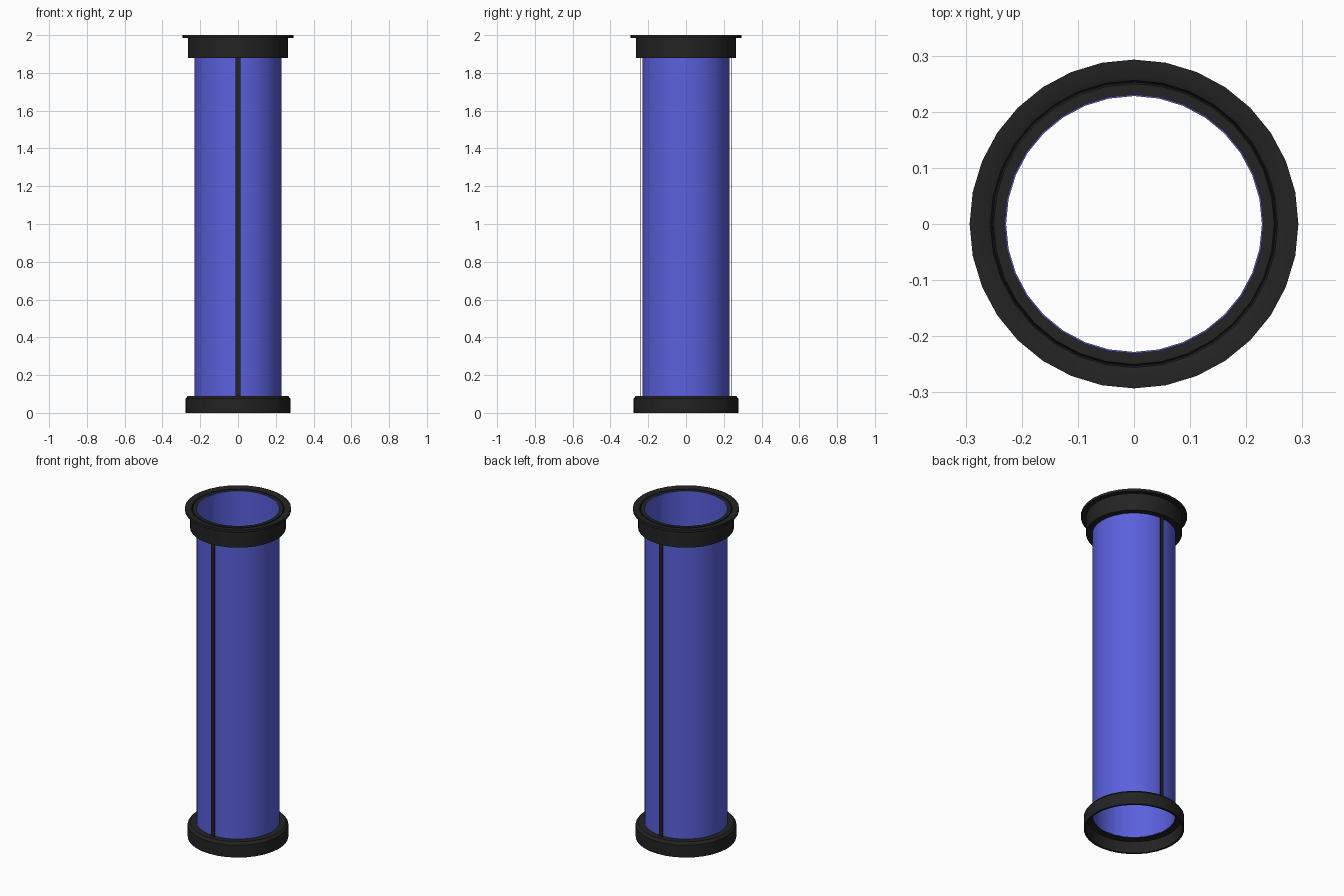
import bpy, bmesh, math

if "Cube" in bpy.data.objects:
    bpy.data.objects.remove(bpy.data.objects["Cube"])

SIDES = 32
TUBE_R = 0.23


def material(name, rgb):
    mat = bpy.data.materials.new(name)
    mat.use_nodes = True
    mat.diffuse_color = (*rgb, 1)
    mat.node_tree.nodes["Principled BSDF"].inputs["Base Color"].default_value = (*rgb, 1)
    return mat


blue = material("violet blue", (0.105, 0.118, 0.73))
black = material("matte black", (0.017, 0.017, 0.017))


def finish(bm, name, mat):
    bmesh.ops.recalc_face_normals(bm, faces=bm.faces)
    mesh = bpy.data.meshes.new(name)
    bm.to_mesh(mesh)
    bm.free()
    obj = bpy.data.objects.new(name, mesh)
    bpy.context.collection.objects.link(obj)
    mesh.materials.append(mat)
    bpy.ops.object.select_all(action="DESELECT")
    obj.select_set(True)
    bpy.context.view_layer.objects.active = obj
    bpy.ops.object.shade_smooth_by_angle(angle=math.radians(30))
    return obj


def lathe(name, profile, mat):
    """Spin a closed (radius, height) outline around the z axis."""
    bm = bmesh.new()
    rings = []
    for i in range(SIDES):
        a = math.tau * i / SIDES
        rings.append([bm.verts.new((r * math.cos(a), r * math.sin(a), z))
                      for r, z in profile])
    n = len(profile)
    for i in range(SIDES):
        here, there = rings[i], rings[(i + 1) % SIDES]
        for j in range(n):
            k = (j + 1) % n
            bm.faces.new((here[j], there[j], there[k], here[k]))
    return finish(bm, name, mat)


# Thin open tube
lathe("tube", [(TUBE_R, 0.08), (TUBE_R, 1.995),
               (TUBE_R - 0.002, 1.995), (TUBE_R - 0.002, 0.08)], blue)

# Upper collar with a thin flange and a shallow groove in its rim
lathe("top_collar", [(TUBE_R, 1.88), (0.265, 1.88), (0.265, 1.985),
                     (0.293, 1.985), (0.293, 2.0), (0.265, 2.0),
                     (0.256, 1.996), (0.253, 1.985), (0.25, 1.996),
                     (TUBE_R, 1.996)], black)

# Hollow base ring with a bevelled shoulder
lathe("base_ring", [(0.278, 0.0), (0.278, 0.075), (0.265, 0.09),
                    (TUBE_R, 0.09), (TUBE_R - 0.002, 0.075),
                    (0.262, 0.07), (0.266, 0.0)], black)

# Slim strips standing just off the tube, front and back
for name, side in (("front_strip", -1), ("back_strip", 1)):
    bm = bmesh.new()
    bmesh.ops.create_cube(bm, size=1)
    bmesh.ops.scale(bm, vec=(0.024, 0.004, 1.8), verts=bm.verts)
    bmesh.ops.translate(bm, vec=(0, side * 0.239, 0.985), verts=bm.verts)
    finish(bm, name, black)
